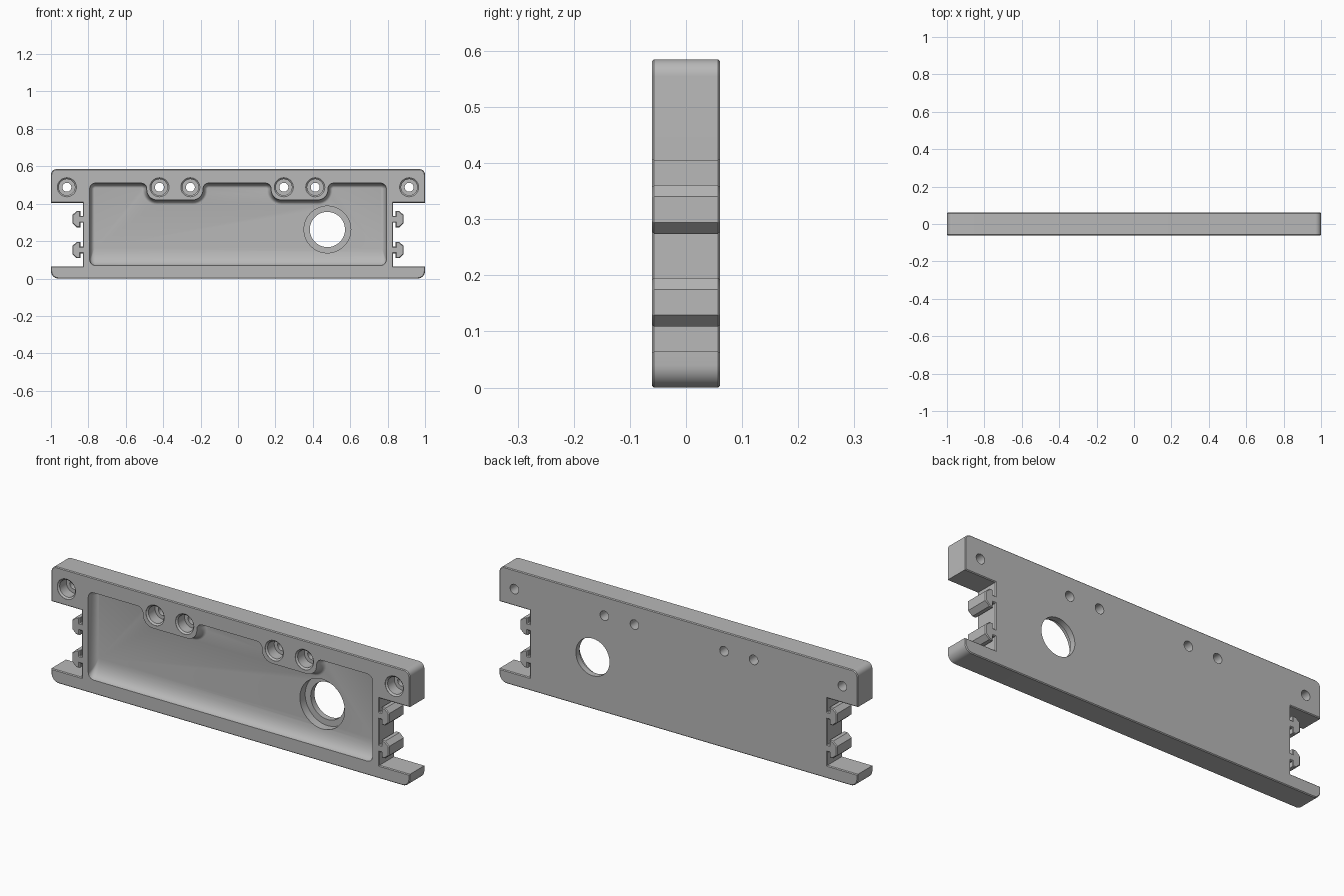
import bpy, bmesh, math
from mathutils import Vector

cube = bpy.data.objects.get("Cube")
if cube:
    bpy.data.objects.remove(cube, do_unlink=True)

HALF = 0.061           # half thickness
TOP = 0.585
SCREW_Z = 0.488
FLOOR = -0.011         # pocket floor

grey = bpy.data.materials.new("plain grey")
grey.use_nodes = True
grey.diffuse_color = (0.48, 0.48, 0.48, 1)
grey.node_tree.nodes["Principled BSDF"].inputs["Base Color"].default_value = (0.48, 0.48, 0.48, 1)


def fillet(corners, steps=8):
    """Outline from (x, z, radius) corners; a zero radius stays sharp."""
    out = []
    for i, (x, z, r) in enumerate(corners):
        p = Vector((x, z))
        if r == 0:
            out.append(p)
            continue
        a = (Vector(corners[i - 1][:2]) - p).normalized()
        b = (Vector(corners[(i + 1) % len(corners)][:2]) - p).normalized()
        half = a.angle(b) / 2
        centre = p + (a + b).normalized() * (r / math.sin(half))
        start = p + a * (r / math.tan(half)) - centre
        end = p + b * (r / math.tan(half)) - centre
        sweep = start.angle(end)
        for k in range(steps + 1):
            t = k / steps
            out.append(centre + (start * math.sin((1 - t) * sweep)
                                 + end * math.sin(t * sweep)) / math.sin(sweep))
    return out


def loft(name, rings):
    """Closed solid through (y, outline) rings."""
    bm = bmesh.new()
    loops = [[bm.verts.new((p[0], y, p[1])) for p in pts] for y, pts in rings]
    n = len(loops[0])
    for a, b in zip(loops, loops[1:]):
        for i in range(n):
            j = (i + 1) % n
            bm.faces.new((a[i], a[j], b[j], b[i]))
    caps = [bm.faces.new(loops[0]), bm.faces.new(loops[-1])]
    bmesh.ops.recalc_face_normals(bm, faces=bm.faces[:])
    return bm, caps, name


def to_object(bm, name):
    mesh = bpy.data.meshes.new(name)
    bm.to_mesh(mesh)
    bm.free()
    mesh.materials.append(grey)
    obj = bpy.data.objects.new(name, mesh)
    bpy.context.collection.objects.link(obj)
    return obj


def hole(name, x, z, profile, sides=48):
    """Round stepped cutter from (y, radius) pairs."""
    angles = [2 * math.pi * k / sides for k in range(sides)]
    bm, _, _ = loft(name, [(y, [(x + r * math.cos(a), z + r * math.sin(a)) for a in angles])
                           for y, r in profile])
    return to_object(bm, name)


# Body outline: right half with end notch and two clip heads, then mirrored
half = [(1, 0, 0.04), (1, 0.065, 0), (0.83, 0.065, 0)]
for c in (0.152, 0.3175):
    half += [(0.83, c - 0.018, 0), (0.843, c - 0.018, 0), (0.843, c - 0.0435, 0),
             (0.862, c - 0.0435, 0), (0.885, c - 0.023, 0), (0.885, c + 0.023, 0),
             (0.862, c + 0.0435, 0), (0.843, c + 0.0435, 0), (0.843, c + 0.018, 0),
             (0.83, c + 0.018, 0)]
half += [(0.83, 0.404, 0), (1, 0.404, 0), (1, TOP, 0.03)]
outline = fillet(half + [(-x, z, r) for x, z, r in reversed(half)])
bm, caps, _ = loft("plate_body", [(-HALF, outline), (HALF, outline)])
rim = {e for f in caps for e in f.edges}
bmesh.ops.bevel(bm, geom=list(rim), offset=0.004, segments=1, affect='EDGES')
body = to_object(bm, "plate_body")


def pocket_outline(s, b):
    """Pocket edge pulled in by s at the sides and top, by b at the bottom."""
    r = 0.03 - s
    top = 0.51 - s
    pts = [(-0.793 + s, 0.07 + b, r), (0.793 - s, 0.07 + b, r), (0.793 - s, top, r)]
    for left, right in ((0.245, 0.413), (-0.42, -0.255)):
        lo, hi, low = left - 0.068 - s, right + 0.068 + s, 0.42 - s
        pts += [(hi, top, r), (hi, low, 0.055 + s), (lo, low, 0.055 + s), (lo, top, r)]
    return fillet(pts + [(-0.793 + s, top, r)])


# Pocket cutter with coved walls and a wider cove along the bottom
rings = [(-0.2, pocket_outline(0, 0))]
for k in range(9):
    a = math.pi / 2 * k / 8
    cove = 1 - math.cos(a)
    rings.append((-HALF + (FLOOR + HALF) * math.sin(a), pocket_outline(0.025 * cove, 0.09 * cove)))
bm, _, _ = loft("pocket_cutter", rings)
cutters = [to_object(bm, "pocket_cutter")]

# Stepped port and the screw holes
cutters.append(hole("port_cutter", 0.478, 0.262,
                    [(-0.2, 0.125), (0.031, 0.125), (0.031, 0.094), (0.2, 0.094)], 64))
for x in (-0.915, -0.42, -0.255, 0.245, 0.413, 0.915):
    cutters.append(hole("screw_cutter", x, SCREW_Z,
                        [(-0.2, 0.051), (-0.06, 0.051), (-0.053, 0.043), (0, 0.043),
                         (0, 0.024), (0.2, 0.024)]))

# Cut everything out of the body
bpy.ops.object.select_all(action='DESELECT')
body.select_set(True)
bpy.context.view_layer.objects.active = body
for cutter in cutters:
    mod = body.modifiers.new("cut", 'BOOLEAN')
    mod.operation = 'DIFFERENCE'
    mod.solver = 'EXACT'
    mod.object = cutter
    bpy.ops.object.modifier_apply(modifier=mod.name)
for cutter in cutters:
    bpy.data.objects.remove(cutter, do_unlink=True)

bpy.ops.object.shade_smooth_by_angle(angle=math.radians(30))
